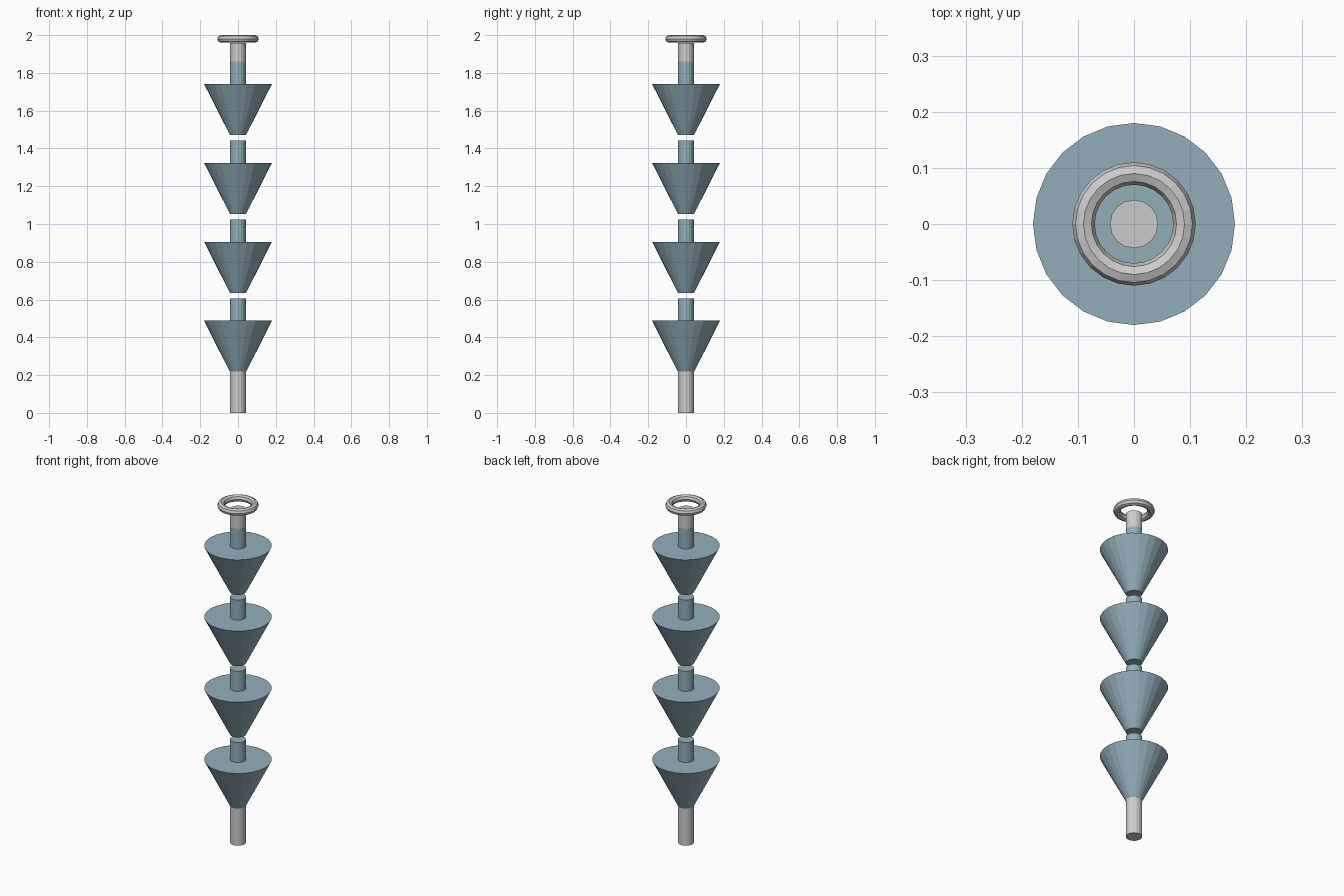
import bpy

if "Cube" in bpy.data.objects:
    bpy.data.objects.remove(bpy.data.objects["Cube"])

PITCH = 0.418


def paint(obj, mat):
    if mat:
        obj.data.materials.append(mat)


def frustum(name, r_bottom, r_top, z0, z1, sides, mat=None):
    bpy.ops.mesh.primitive_cone_add(vertices=sides, radius1=r_bottom, radius2=r_top,
                                    depth=z1 - z0, location=(0, 0, (z0 + z1) / 2))
    obj = bpy.context.object
    obj.name = name
    paint(obj, mat)
    return obj


blue = bpy.data.materials.new("blue_grey")
blue.diffuse_color = (0.29, 0.43, 0.50, 1)
blue.use_nodes = True
blue.node_tree.nodes["Principled BSDF"].inputs["Base Color"].default_value = blue.diffuse_color

# grey rod ends
frustum("lower_rod", 0.043, 0.043, 0.0, 0.218, 16)
frustum("upper_rod", 0.043, 0.043, 1.86, 1.957, 16)

# four funnels, each with a short neck on top
for i in range(4):
    z = 0.218 + i * PITCH
    frustum(f"funnel_{i + 1}", 0.043, 0.18, z, z + 0.27, 24, blue)
    frustum(f"neck_{i + 1}", 0.043, 0.043, z + 0.27, z + 0.388, 16, blue)

# hanging ring
bpy.ops.mesh.primitive_torus_add(major_radius=0.09, minor_radius=0.02,
                                 major_segments=24, minor_segments=8,
                                 location=(0, 0, 1.98))
bpy.context.object.name = "top_ring"
